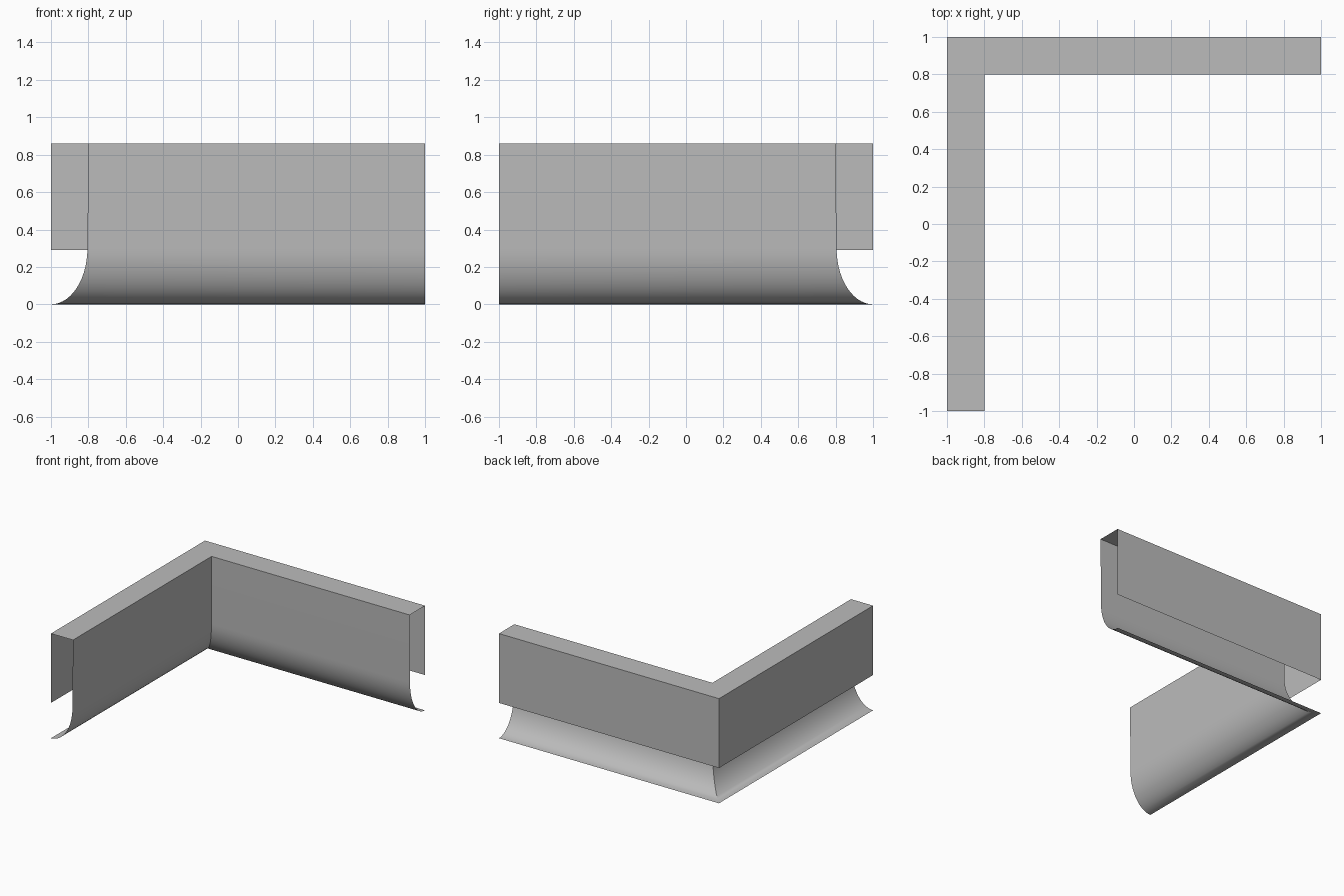
import bpy
import bmesh
from math import sin, cos, pi, radians

default = bpy.data.objects.get("Cube")
if default:
    bpy.data.objects.remove(default, do_unlink=True)

# One plain grey for the whole sheet
grey = bpy.data.materials.new("metal grey")
grey.use_nodes = True
colour = (0.5, 0.5, 0.5, 1)
grey.diffuse_color = colour
grey.node_tree.nodes["Principled BSDF"].inputs["Base Color"].default_value = colour

# Profile as (distance inward from the outer face, height)
HEIGHT, WIDTH, LIP, FLARE = 0.86, 0.2, 0.29, 0.3
profile = [(0, LIP), (0, HEIGHT), (WIDTH, HEIGHT)]
STEPS = 14
for i in range(STEPS + 1):
    a = pi / 2 * i / STEPS
    profile.append((0.195 * cos(a), FLARE * (1 - sin(a))))

# Sweep the profile along the L-shaped run with a mitred corner
bm = bmesh.new()
rows = []
for d, z in profile:
    run = [(d - 1, -1), (d - 1, 1 - d), (1, 1 - d)]
    rows.append([bm.verts.new((x, y, z)) for x, y in run])
for low, high in zip(rows, rows[1:]):
    for k in range(2):
        bm.faces.new((low[k], high[k], high[k + 1], low[k + 1]))

# Point the normals up on the top strip and outward elsewhere
bm.normal_update()
top = max(bm.faces, key=lambda f: f.calc_center_median().z)
if top.normal.z < 0:
    bmesh.ops.reverse_faces(bm, faces=bm.faces[:])

mesh = bpy.data.meshes.new("corner_flashing")
bm.to_mesh(mesh)
bm.free()
mesh.materials.append(grey)
flashing = bpy.data.objects.new("corner_flashing", mesh)
bpy.context.collection.objects.link(flashing)

# Smooth the flare, keep the folds crisp
bpy.ops.object.select_all(action="DESELECT")
flashing.select_set(True)
bpy.context.view_layer.objects.active = flashing
bpy.ops.object.shade_smooth_by_angle(angle=radians(30))
